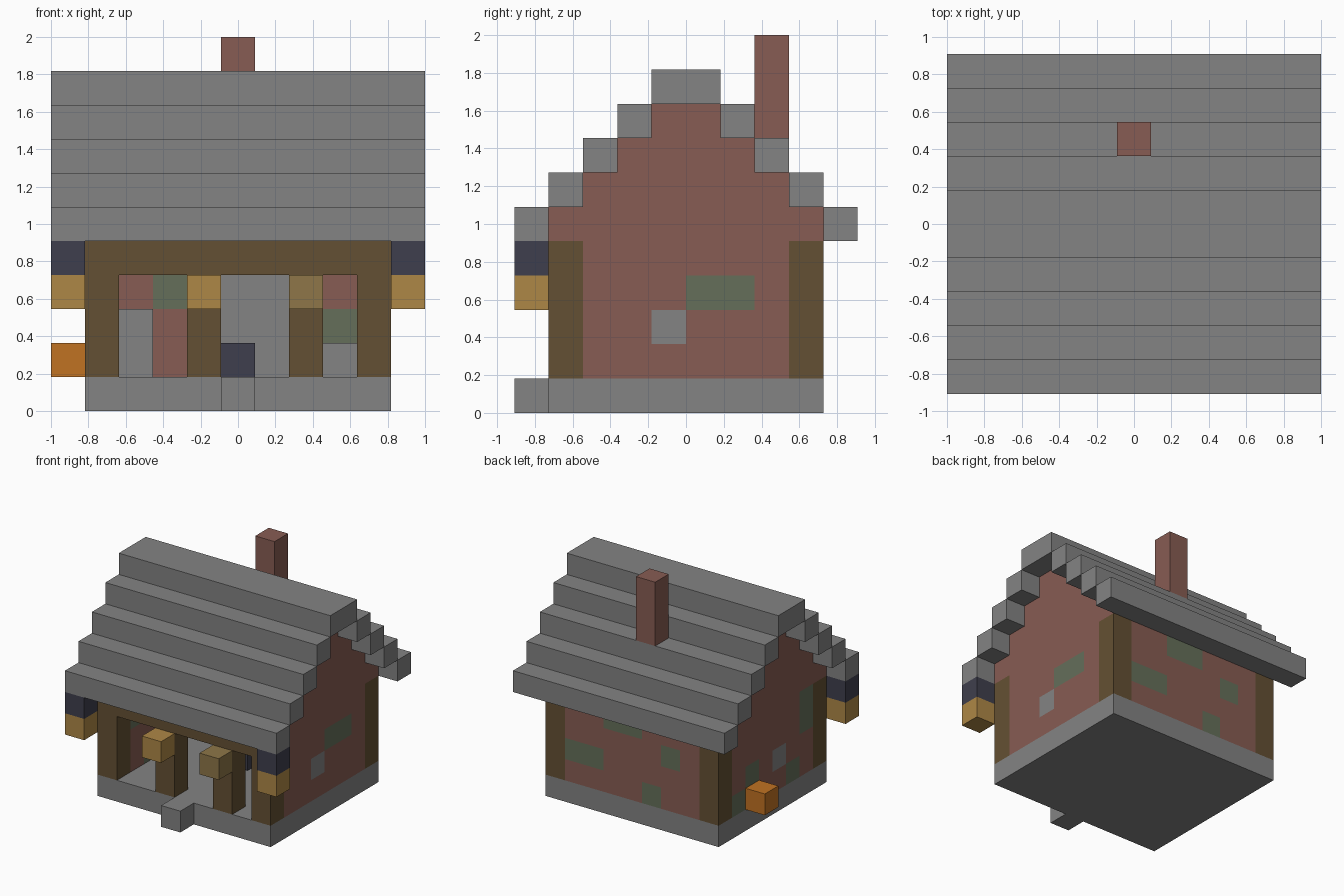
import bpy
import bmesh
from mathutils import Vector
from math import floor

if "Cube" in bpy.data.objects:
    bpy.data.objects.remove(bpy.data.objects["Cube"], do_unlink=True)

# The house sits on a grid of cubes: x cells -5..5, y cells 0..9, z cells 0..10
CELL = 2 / 11
ORIGIN = Vector((-0.5, -5, 0))


def linear(c):
    c /= 255
    return c / 12.92 if c <= 0.04045 else ((c + 0.055) / 1.055) ** 2.4


def make_material(name, *rgb):
    mat = bpy.data.materials.new(name)
    mat.use_nodes = True
    color = (*[linear(c) for c in rgb], 1)
    mat.diffuse_color = color
    bsdf = mat.node_tree.nodes["Principled BSDF"]
    bsdf.inputs["Base Color"].default_value = color
    bsdf.inputs["Roughness"].default_value = 0.9
    return mat


STONE = make_material("stone grey", 131, 131, 131)
BRICK = make_material("brick red", 135, 92, 83)
WOOD = make_material("dark wood", 100, 80, 51)
GOLD = make_material("lamp gold", 174, 135, 70)
DULL = make_material("dull gold", 142, 118, 72)
MOSS = make_material("moss green", 101, 111, 90)
IRON = make_material("dark iron", 63, 63, 77)
FIRE = make_material("bright orange", 192, 114, 34)


def block(name, mat, x, y, z, patches=None):
    """Box over inclusive cell ranges; patches maps a material to its cells."""
    ranges = [r if isinstance(r, tuple) else (r, r) for r in (x, y, z)]
    low = Vector([r[0] for r in ranges])
    high = Vector([r[1] + 1 for r in ranges])
    bm = bmesh.new()
    bmesh.ops.create_cube(bm, size=1)
    for v in bm.verts:
        v.co = Vector([l + (c + 0.5) * (h - l) for c, l, h in zip(v.co, low, high)])
    mats = [mat]
    if patches:
        # Cut the box along the cell lines, then colour the listed cells
        for axis in range(3):
            normal = Vector([float(a == axis) for a in range(3)])
            for k in range(ranges[axis][0] + 1, ranges[axis][1] + 1):
                bmesh.ops.bisect_plane(bm, geom=bm.verts[:] + bm.edges[:] + bm.faces[:],
                                       plane_co=normal * k, plane_no=normal)
        for patch_mat, cells in patches.items():
            mats.append(patch_mat)
            for f in bm.faces:
                inside = f.calc_center_median() - f.normal * 0.5
                if tuple(floor(c) for c in inside) in cells:
                    f.material_index = len(mats) - 1
    for v in bm.verts:
        v.co = (v.co + ORIGIN) * CELL
    mesh = bpy.data.meshes.new(name)
    bm.normal_update()
    bm.to_mesh(mesh)
    bm.free()
    for m in mats:
        mesh.materials.append(m)
    obj = bpy.data.objects.new(name, mesh)
    bpy.context.collection.objects.link(obj)
    return obj


# Foundation and doorstep
block("foundation", STONE, (-4, 4), (1, 8), 0)
block("doorstep", STONE, 0, 0, 0)

# Timber frame: corner posts, front beam and front posts
for side, x in (("left", 4), ("right", -4)):
    block(f"front_{side}_post", WOOD, x, 1, (1, 3))
    block(f"back_{side}_post", WOOD, x, 8, (1, 4))
block("front_beam", WOOD, (-4, 4), 1, 4)
for side, x in (("left", 2), ("right", -1)):
    block(f"door_{side}_post", WOOD, x, 1, (1, 3))

# Brick walls with mossy patches and a small pane in each side
block("back_wall", BRICK, (-3, 3), 8, (1, 4),
      {MOSS: {(3, 8, 2), (2, 8, 2), (1, 8, 4), (0, 8, 4), (-2, 8, 3), (-1, 8, 1)}})
block("left_wall", BRICK, 4, (2, 7), (1, 4),
      {MOSS: {(4, 5, 3), (4, 6, 3)}, STONE: {(4, 4, 2)}})
block("right_wall", BRICK, -4, (2, 7), (1, 4),
      {MOSS: {(-4, 7, 1), (-4, 6, 2), (-4, 3, 1), (-4, 2, 3), (-4, 2, 4)},
       STONE: {(-4, 4, 2)}})

# Stepped gables and roof courses
for step in range(4):
    for side, x in (("left", 4), ("right", -4)):
        block(f"{side}_gable_{step}", BRICK, x, (1 + step, 8 - step), 5 + step)
    block(f"front_roof_{step}", STONE, (-5, 5), step, 5 + step)
    block(f"back_roof_{step}", STONE, (-5, 5), 9 - step, 5 + step)
block("roof_ridge", STONE, (-5, 5), (4, 5), 9)

# Chimney and hearth
block("chimney", BRICK, 0, 7, (8, 10))
block("chimney_flue", BRICK, 0, 7, (4, 6))
block("hearth", STONE, (-1, 1), 7, (1, 3))

# Furniture
block("iron_stove", IRON, 0, 5, 1)
block("tall_cupboard", STONE, -3, 7, (1, 2))
block("low_chest", STONE, 3, 7, 1)

# Lamps under the eaves and beside the door
for side, x in (("left", 5), ("right", -5)):
    block(f"{side}_lamp_cap", IRON, x, 0, 4)
    block(f"{side}_lamp", GOLD, x, 0, 3)
block("door_right_lamp", GOLD, -1, 0, 3)
block("door_left_lamp", DULL, 2, 0, 3)

# Orange block by the right wall
block("orange_block", FIRE, -5, 6, 1)
